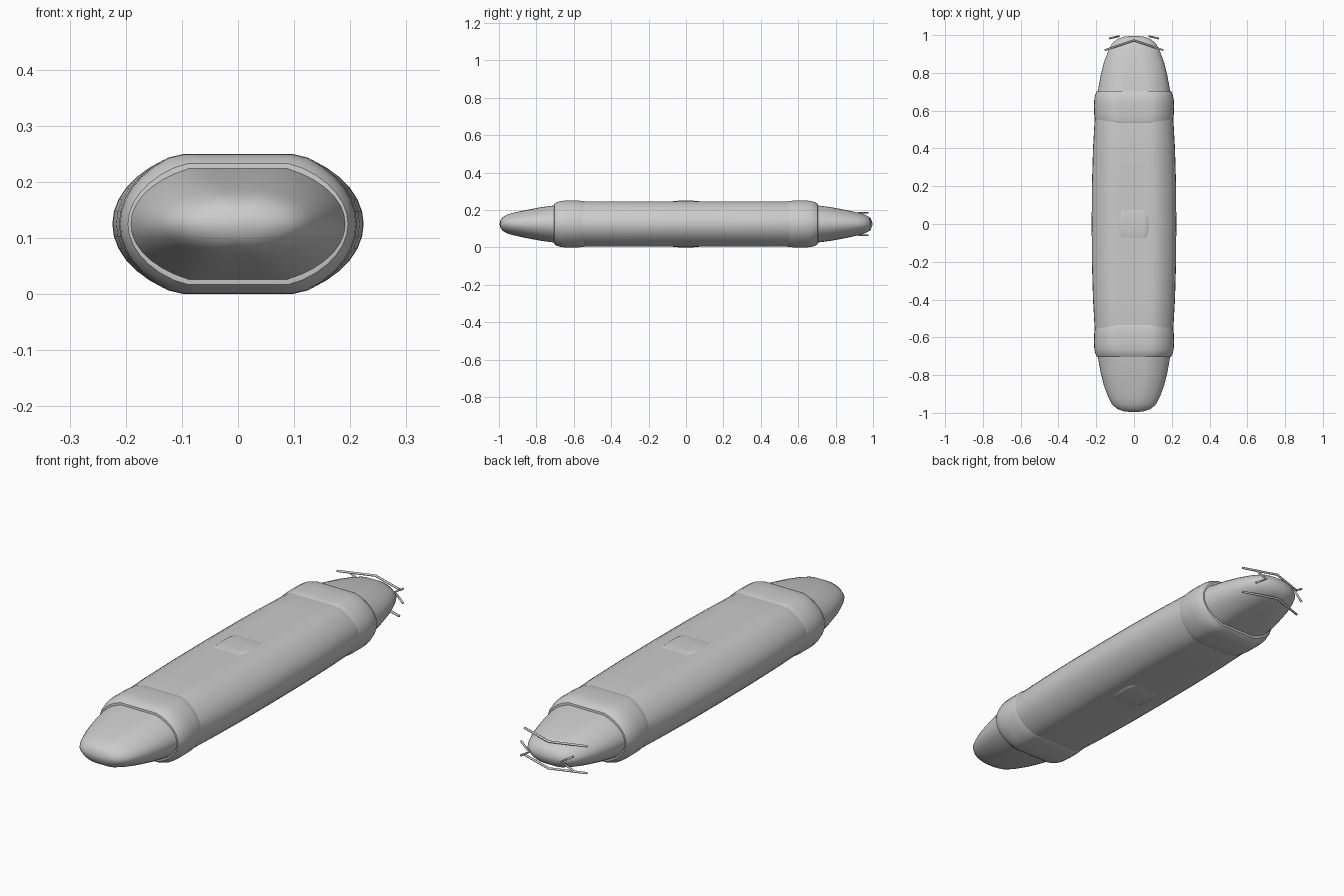
import bpy, bmesh, math
from mathutils import Vector

if "Cube" in bpy.data.objects:
    bpy.data.objects.remove(bpy.data.objects["Cube"])

ZC = 0.125  # mid height of the whole model
SEG = 40


def section(y, hx, hz, k):
    """Flattened oval: an ellipse k times too tall, clipped flat at +-hz."""
    pts = []
    for i in range(SEG):
        a = 2 * math.pi * i / SEG
        z = max(-hz, min(hz, k * hz * math.sin(a)))
        pts.append(Vector((hx * math.cos(a), y, ZC + z)))
    return pts


def loft(name, rings):
    bm = bmesh.new()
    loops = [[bm.verts.new(p) for p in section(*r)] for r in rings]
    for a, b in zip(loops, loops[1:]):
        for i in range(SEG):
            j = (i + 1) % SEG
            bm.faces.new((a[i], a[j], b[j], b[i]))
    bm.faces.new(loops[0])
    bm.faces.new(loops[-1])
    bmesh.ops.recalc_face_normals(bm, faces=bm.faces)
    me = bpy.data.meshes.new(name)
    bm.to_mesh(me)
    bm.free()
    ob = bpy.data.objects.new(name, me)
    bpy.context.collection.objects.link(ob)
    bpy.ops.object.select_all(action='DESELECT')
    ob.select_set(True)
    bpy.context.view_layer.objects.active = ob
    bpy.ops.object.shade_smooth_by_angle(angle=math.radians(40))
    return ob


def wire(name, pts, radius=0.005):
    cu = bpy.data.curves.new(name, 'CURVE')
    cu.dimensions = '3D'
    cu.bevel_depth = radius
    cu.bevel_resolution = 2
    cu.use_fill_caps = True
    sp = cu.splines.new('POLY')
    sp.points.add(len(pts) - 1)
    for p, co in zip(sp.points, pts):
        p.co = (*co, 1)
    ob = bpy.data.objects.new(name, cu)
    bpy.context.collection.objects.link(ob)
    return ob


# long hull with tapered blunt ends (half profile, mirrored along y)
half = [(0.0, 0.224, 0.121, 1.17), (0.2, 0.223, 0.121, 1.17), (0.4, 0.217, 0.121, 1.17),
        (0.56, 0.208, 0.120, 1.17), (0.64, 0.200, 0.108, 1.15), (0.70, 0.192, 0.100, 1.12),
        (0.78, 0.178, 0.089, 1.1), (0.86, 0.158, 0.074, 1.08), (0.92, 0.135, 0.061, 1.06),
        (0.955, 0.116, 0.051, 1.05), (0.98, 0.088, 0.037, 1.03), (0.991, 0.055, 0.022, 1.0),
        (0.996, 0.015, 0.006, 1.0)]
hull = [(-y, a, b, k) for y, a, b, k in reversed(half[1:])] + half
loft("hull", hull)

# raised collar near each end
collar = [(0.515, 0.185, 0.108, 1.17), (0.525, 0.197, 0.118, 1.17), (0.55, 0.207, 0.123, 1.17),
          (0.58, 0.211, 0.125, 1.17), (0.63, 0.212, 0.125, 1.17), (0.665, 0.210, 0.124, 1.17),
          (0.69, 0.203, 0.117, 1.16), (0.704, 0.196, 0.108, 1.14), (0.706, 0.185, 0.095, 1.12)]
for s, side in ((-1, "front"), (1, "back")):
    loft(side + "_collar", [(s * y, a, b, k) for y, a, b, k in collar])

# slight raised pad showing through the top and bottom at mid length
pad = [(-0.085, 0.080, 0.110, 1.3), (-0.08, 0.095, 0.120, 1.3), (-0.06, 0.112, 0.1235, 1.3),
       (-0.03, 0.119, 0.125, 1.3)]
loft("middle_pad", pad + [(-y, a, b, k) for y, a, b, k in reversed(pad)])

# bent wires around the back tip
for z, level in ((0.185, "upper"), (0.065, "lower")):
    wire(level + "_tip_wire", [(-0.155, 0.92, z), (0, 0.972, z), (0.155, 0.92, z)])
for s, side in ((-1, "left"), (1, "right")):
    wire(side + "_tip_wire", [(s * 0.13, 0.982, 0.157), (s * 0.08, 0.994, 0.125),
                              (s * 0.13, 0.982, 0.092)])
